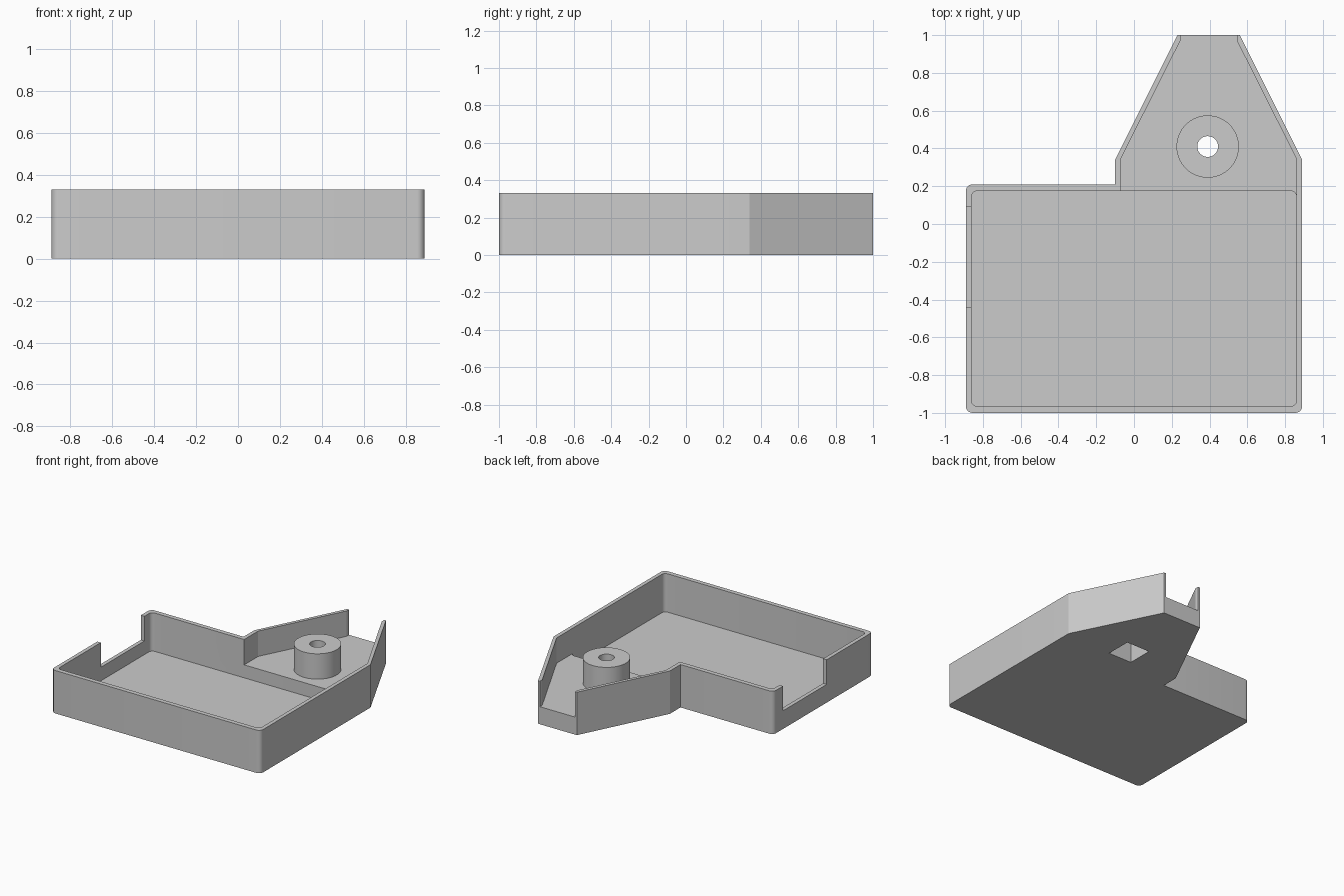
import bpy
import bmesh
from math import cos, sin, tan, pi, radians
from mathutils import Vector

cube = bpy.data.objects.get("Cube")
if cube:
    bpy.data.objects.remove(cube, do_unlink=True)

HEIGHT, FLOOR, LEDGE = 0.33, 0.035, 0.135
BOSS = (0.39, 0.41)

grey = bpy.data.materials.new("plain grey")
grey.use_nodes = True
grey.diffuse_color = (0.6, 0.6, 0.6, 1)
grey.node_tree.nodes["Principled BSDF"].inputs["Base Color"].default_value = (0.6, 0.6, 0.6, 1)


def rounded(points, steps=6):
    """Outline from (x, y, radius) corners, counter-clockwise."""
    out = []
    for i, (x, y, r) in enumerate(points):
        p = Vector((x, y))
        if not r:
            out.append(p)
            continue
        a = (Vector(points[i - 1][:2]) - p).normalized()
        b = (Vector(points[(i + 1) % len(points)][:2]) - p).normalized()
        half = a.angle(b) / 2
        centre = p + (a + b).normalized() * r / sin(half)
        start = p + a * r / tan(half) - centre
        sweep = pi - 2 * half
        for k in range(steps + 1):
            t = sweep * k / steps
            out.append(centre + Vector((start.x * cos(t) - start.y * sin(t),
                                        start.x * sin(t) + start.y * cos(t))))
    return out


def circle(centre, r, n=64):
    return [Vector((centre[0] + r * cos(2 * pi * k / n),
                    centre[1] + r * sin(2 * pi * k / n))) for k in range(n)]


def rect(x0, x1, y0, y1, r=0):
    return rounded([(x0, y0, r), (x1, y0, r), (x1, y1, r), (x0, y1, r)])


def prism(name, outline, z0, z1):
    bm = bmesh.new()
    base = bm.faces.new([bm.verts.new((p.x, p.y, z0)) for p in outline])
    top = bmesh.ops.extrude_face_region(bm, geom=[base])["geom"]
    bmesh.ops.translate(bm, vec=(0, 0, z1 - z0),
                        verts=[g for g in top if isinstance(g, bmesh.types.BMVert)])
    bmesh.ops.recalc_face_normals(bm, faces=bm.faces)
    mesh = bpy.data.meshes.new(name)
    bm.to_mesh(mesh)
    bm.free()
    mesh.materials.append(grey)
    obj = bpy.data.objects.new(name, mesh)
    bpy.context.collection.objects.link(obj)
    return obj


def combine(target, tool, operation):
    tool.hide_render = True
    mod = target.modifiers.new(tool.name, "BOOLEAN")
    mod.operation, mod.solver, mod.object = operation, "EXACT", tool
    bpy.context.view_layer.objects.active = target
    bpy.ops.object.modifier_apply(modifier=mod.name)
    bpy.data.objects.remove(tool, do_unlink=True)


# Solid tray with its tapered tab
tray = prism("tray", rounded([
    (-0.89, -1, 0.035), (0.89, -1, 0.035), (0.89, 0.34, 0), (0.56, 1, 0),
    (0.23, 1, 0), (-0.1, 0.34, 0), (-0.1, 0.21, 0), (-0.89, 0.21, 0.035)]), 0, HEIGHT)

# Main pocket
combine(tray, prism("main_pocket", rect(-0.86, 0.86, -0.965, 0.175, 0.03), FLOOR, 0.5), "DIFFERENCE")

# Raised tab pocket, open at the back end
combine(tray, prism("tab_pocket", rounded([
    (-0.07, 0.14, 0), (0.86, 0.14, 0), (0.86, 0.345, 0), (0.545, 0.97, 0),
    (0.545, 1.1, 0), (0.245, 1.1, 0), (0.245, 0.97, 0), (-0.07, 0.345, 0)]), LEDGE, 0.5), "DIFFERENCE")

# Notch in the side wall
combine(tray, prism("side_notch", rect(-1, -0.85, -0.44, 0.09), LEDGE + 0.005, 0.5), "DIFFERENCE")

# Screw boss with through hole and square nut recess underneath
combine(tray, prism("screw_boss", circle(BOSS, 0.165), LEDGE - 0.05, HEIGHT), "UNION")
combine(tray, prism("screw_hole", circle(BOSS, 0.055, 40), -0.1, 0.5), "DIFFERENCE")
bx, by = BOSS
combine(tray, prism("nut_recess", rect(bx - 0.1, bx + 0.1, by - 0.1, by + 0.1), -0.1, 0.2), "DIFFERENCE")

# Smooth the rounded corners and cylinders, keep edges sharp
bpy.ops.object.select_all(action="DESELECT")
tray.select_set(True)
bpy.context.view_layer.objects.active = tray
bpy.ops.object.shade_smooth_by_angle(angle=radians(20))
